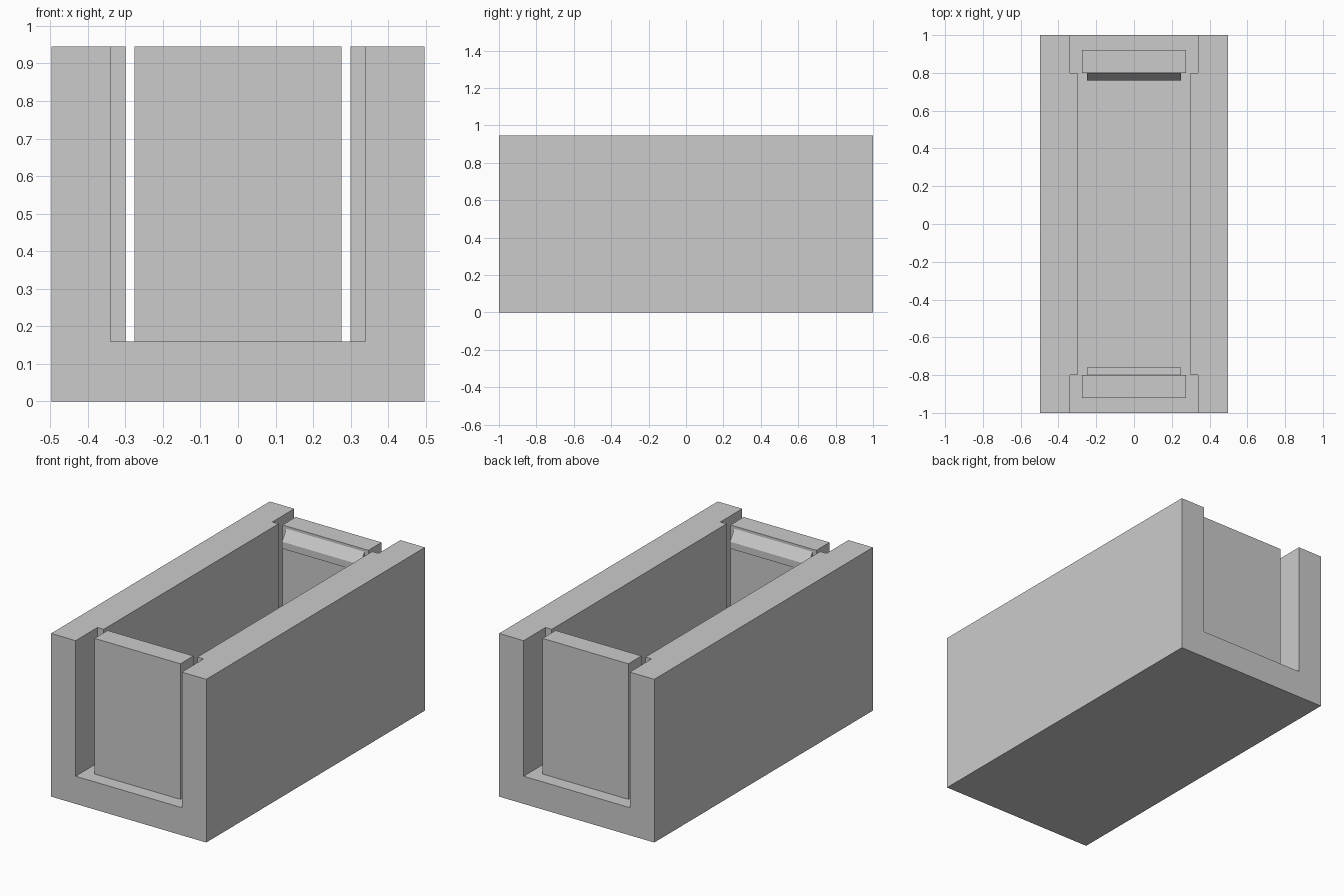
import bpy
import bmesh
from mathutils import Vector

if "Cube" in bpy.data.objects:
    bpy.data.objects.remove(bpy.data.objects["Cube"], do_unlink=True)

HEIGHT = 0.945
FLOOR = 0.16
HALF_WIDTH = 0.497

grey = bpy.data.materials.new("plain grey")
grey.use_nodes = True
colour = (0.6, 0.6, 0.6, 1)
grey.diffuse_color = colour
grey.node_tree.nodes["Principled BSDF"].inputs["Base Color"].default_value = colour


def prism(name, outline, offset):
    """Extrude a closed planar outline along an offset vector."""
    bm = bmesh.new()
    base = bm.faces.new([bm.verts.new(p) for p in outline])
    result = bmesh.ops.extrude_face_region(bm, geom=[base], use_keep_orig=True)
    moved = [g for g in result["geom"] if isinstance(g, bmesh.types.BMVert)]
    bmesh.ops.translate(bm, verts=moved, vec=Vector(offset))
    bmesh.ops.recalc_face_normals(bm, faces=bm.faces)
    mesh = bpy.data.meshes.new(name)
    bm.to_mesh(mesh)
    bm.free()
    mesh.materials.append(grey)
    obj = bpy.data.objects.new(name, mesh)
    bpy.context.collection.objects.link(obj)
    return obj


def plan_box(name, half_x, y0, y1, z0, z1):
    outline = [(-half_x, y0, z0), (half_x, y0, z0), (half_x, y1, z0), (-half_x, y1, z0)]
    return prism(name, outline, (0, 0, z1 - z0))


# Trough body, hollowed by a channel that widens at both open ends
body = plan_box("trough_body", HALF_WIDTH, -1, 1, 0, HEIGHT)
quarter = [(0.34, 1.1), (0.34, 0.8), (0.3, 0.8)]
right_side = quarter + [(x, -y) for x, y in reversed(quarter)]
channel = right_side + [(-x, y) for x, y in reversed(right_side)]
cutter = prism("channel_cutter", [(x, y, FLOOR) for x, y in channel], (0, 0, 1))
cutter.hide_render = True
cut = body.modifiers.new("channel", "BOOLEAN")
cut.operation = "DIFFERENCE"
cut.solver = "EXACT"
cut.object = cutter
bpy.context.view_layer.objects.active = body
bpy.ops.object.modifier_apply(modifier=cut.name)
bpy.data.objects.remove(cutter, do_unlink=True)

# End panels with a sloped grip ledge on the inner face
for side, sign in (("front", -1), ("back", 1)):
    y0, y1 = sorted((sign * 0.8, sign * 0.92))
    plan_box(side + "_panel", 0.275, y0, y1, FLOOR, HEIGHT)
    profile = [(0.8, 0.93), (0.76, 0.87), (0.76, 0.83), (0.8, 0.83)]
    prism(side + "_grip_ledge", [(-0.25, sign * y, z) for y, z in profile], (0.5, 0, 0))
